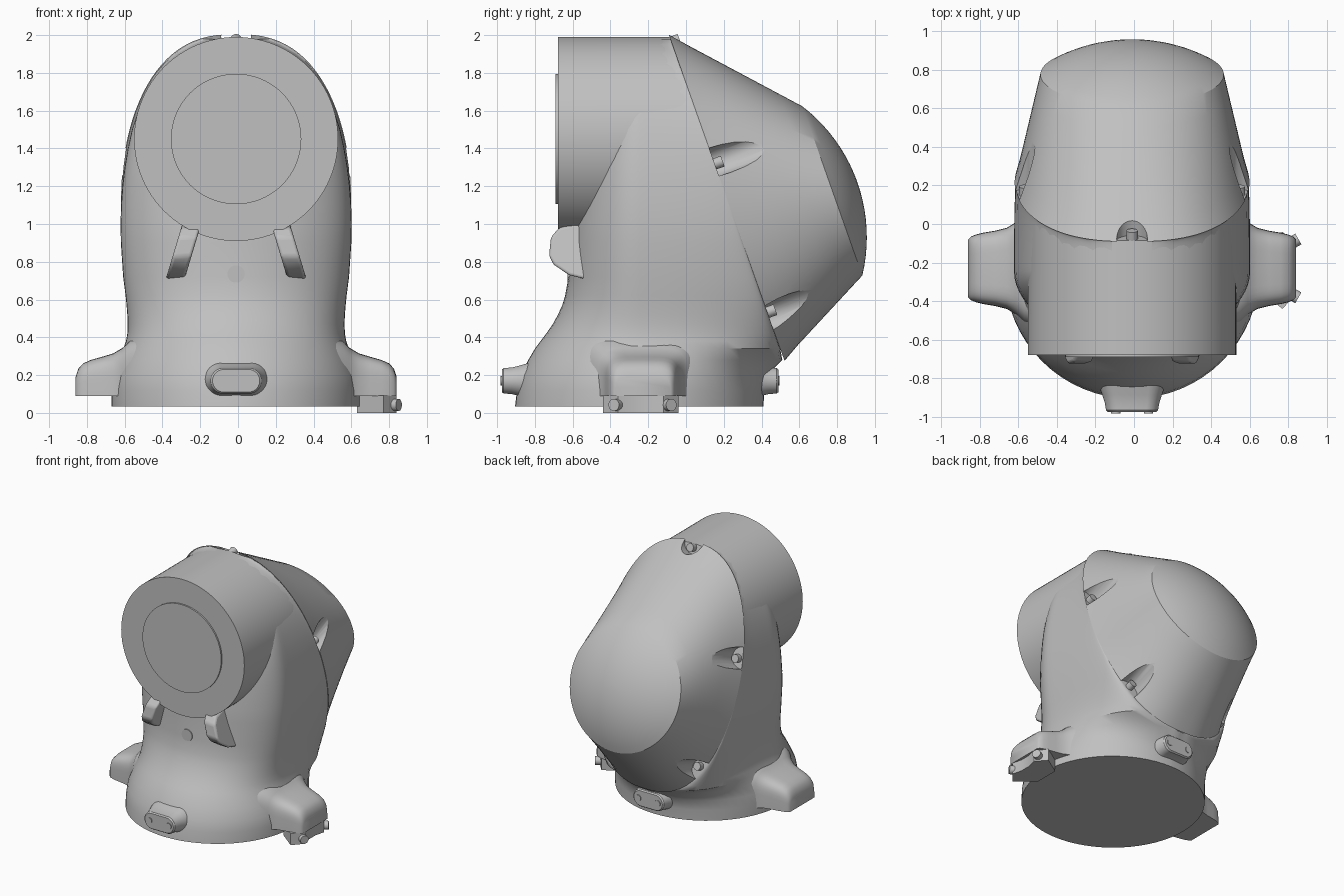
import bpy, bmesh
from math import sin, cos, pi, sqrt, asin
from mathutils import Vector, Matrix

cube = bpy.data.objects.get("Cube")
if cube:
    bpy.data.objects.remove(cube)

grey = bpy.data.materials.new("light grey")
grey.use_nodes = True
tone = (0.53, 0.53, 0.53, 1)
grey.diffuse_color = tone
grey.node_tree.nodes["Principled BSDF"].inputs["Base Color"].default_value = tone

SHIFT = -0.01
AXIS_Z = 1.45      # barrel axis height
BARREL_R = 0.54
N = Vector((0, 0.943, 0.334))     # direction the rear cover faces
UP = Vector((0, -0.334, 0.943))


def finish(name, bm, angle=0.6, bevel=0):
    bmesh.ops.recalc_face_normals(bm, faces=bm.faces)
    me = bpy.data.meshes.new(name)
    bm.to_mesh(me)
    bm.free()
    me.materials.append(grey)
    ob = bpy.data.objects.new(name, me)
    bpy.context.collection.objects.link(ob)
    ob.location.x = SHIFT
    if bevel:
        mod = ob.modifiers.new("bevel", 'BEVEL')
        mod.width, mod.segments = bevel, 3
    smooth(ob, angle)
    return ob


def smooth(ob, angle):
    bpy.ops.object.select_all(action='DESELECT')
    ob.select_set(True)
    bpy.context.view_layer.objects.active = ob
    bpy.ops.object.shade_smooth_by_angle(angle=angle)


def loft(name, rings, **kw):
    bm = bmesh.new()
    loops = [[bm.verts.new(p) for p in ring] for ring in rings]
    n = len(loops[0])
    for a, b in zip(loops, loops[1:]):
        for i in range(n):
            j = (i + 1) % n
            bm.faces.new((a[i], a[j], b[j], b[i]))
    bm.faces.new(loops[0])
    bm.faces.new(loops[-1])
    return finish(name, bm, **kw)


def cylinder(name, p, axis, r, length, segs=24):
    bm = bmesh.new()
    m = Matrix.Translation(p) @ Vector(axis).to_track_quat('Z', 'Y').to_matrix().to_4x4()
    bmesh.ops.create_cone(bm, cap_ends=True, segments=segs, radius1=r, radius2=r,
                          depth=length, matrix=m)
    return finish(name, bm)


def plane_y(z):
    """Depth of the slanted joint plane at height z."""
    return -0.09 + (2 - z) * 0.3547


def rim_half(z):
    c = (z - 1.14) / 0.86
    return 0.605 * max(0, 1 - c * c) ** 0.4


# Trunk: egg-shaped sections rising from the round foot to the joint plane
def trunk_ring(z, half, front, back=None):
    y0, w = -0.245, rim_half(z)
    back = plane_y(z) if back is None else back
    pts = [(half * cos(a), y0 + (front - y0) * sin(a), z)
           for a in (pi * i / 32 for i in range(33))]
    rear = [(w + (half - w) * cos(s), y0 + (back - y0) * sin(s), z)
            for s in (pi / 2 * i / 16 for i in range(1, 17))]
    pts += [(-x, y, zz) for x, y, zz in rear]
    rear[-1] = (max(rear[-1][0], 0.003), back, z)
    return pts + rear[::-1]


loft("trunk", [trunk_ring(*r) for r in (
    (0.035, 0.66, -0.905, 0.41), (0.12, 0.66, -0.895, 0.415), (0.2, 0.65, -0.875, 0.43),
    (0.28, 0.62, -0.835, 0.51), (0.34, 0.597, -0.8), (0.38, 0.583, -0.77),
    (0.42, 0.576, -0.74), (0.47, 0.574, -0.705), (0.52, 0.576, -0.678),
    (0.57, 0.58, -0.655), (0.62, 0.585, -0.64), (0.72, 0.598, -0.622),
    (0.9, 0.61, -0.62), (1.0, 0.612, -0.61), (1.1, 0.609, -0.6), (1.2, 0.602, -0.59),
    (1.3, 0.59, -0.58), (1.4, 0.573, -0.56), (1.5, 0.551, -0.53), (1.6, 0.518, -0.5),
    (1.7, 0.474, -0.45), (1.78, 0.42, -0.45), (1.85, 0.355, -0.45),
    (1.9, 0.29, -0.45), (1.95, 0.19, -0.45), (1.98, 0.08, -0.45))])

# Barrel: horizontal cylinder cut off at the joint plane, with a round front plate
ring = [(BARREL_R * cos(a), AXIS_Z + BARREL_R * sin(a))
        for a in (2 * pi * i / 96 for i in range(96))]
loft("barrel", [[(x, -0.678, z) for x, z in ring],
                [(x, plane_y(z), z) for x, z in ring]])
cylinder("barrel_front_plate", (0, -0.681, AXIS_Z), (0, 1, 0), 0.345, 0.018, 96)
cylinder("trunk_plug", (0, -0.617, 0.735), (0, 1, 0), 0.046, 0.02, 32)

# Rear cover: oval rim narrowing to a circle, closed with a shallow dome
SEG = 96
angles = [2 * pi * (i + 0.5) / SEG for i in range(SEG)]
rim = []
for a in angles:
    z = 1.14 + 0.86 * cos(a)
    rim.append(Vector((rim_half(z) * (1 if sin(a) > 0 else -1), plane_y(z), z)))
dome_c = Vector((0, 0.775, 1.175))
dome_r, rise = 0.475, 0.14
sphere_r = (dome_r ** 2 + rise ** 2) / (2 * rise)
a0 = asin(dome_r / sphere_r)


def dome_ring(f):
    r, h = sphere_r * sin(a0 * f), sphere_r * (cos(a0 * f) - cos(a0))
    return [dome_c + N * h + UP * (r * cos(a)) + Vector((r * sin(a), 0, 0)) for a in angles]


edge = dome_ring(1)
mid = Vector((0, plane_y(1.14), 1.14))
rings = [[mid + (p - mid) * 1.006 for p in rim]]
rings += [[p.lerp(q, k / 6) for p, q in zip(rim, edge)] for k in range(1, 7)]
rings += [dome_ring(1 - k / 10) for k in range(1, 10)] + [dome_ring(0.02)]
cover = loft("rear_cover", rings)

# Screw pockets cut into the cover rim, each with a bolt
for label, z, sides in (("top", 2.0, (0,)), ("side", 1.33, (1, -1)), ("lower", 0.5, (1, -1))):
    for s in sides:
        p = Vector((s * rim_half(z), plane_y(z), z))
        inward = (mid - p).normalized()
        cutter = cylinder("pocket_cutter", p + inward * 0.01 + N * 0.25, N, 0.08, 0.6, 20)
        mod = cover.modifiers.new("pocket", 'BOOLEAN')
        mod.operation, mod.object, mod.solver = 'DIFFERENCE', cutter, 'EXACT'
        bpy.context.view_layer.objects.active = cover
        bpy.ops.object.modifier_apply(modifier=mod.name)
        bpy.data.objects.remove(cutter)
        cylinder(label + "_cover_bolt", p + inward * 0.04 + N * 0.015, N, 0.03, 0.06)
smooth(cover, 0.45)


# Mounting ears: rounded blocks flaring into the foot on both sides
def ear_ring(s, x, half, top):
    pts = []
    for i in range(25):
        a = pi * i / 24
        c = cos(a)
        pts.append((s * x, -0.23 + half * abs(c) ** 0.4 * (1 if c > 0 else -1),
                    0.09 + (top - 0.09) * max(0, sin(a)) ** 0.4))
    return pts


for s, side in ((1, "left"), (-1, "right")):
    loft(side + "_ear", [ear_ring(s, *r) for r in (
        (0.45, 0.34, 0.42), (0.56, 0.28, 0.385), (0.6, 0.24, 0.345), (0.65, 0.21, 0.315),
        (0.71, 0.195, 0.297), (0.77, 0.185, 0.28), (0.81, 0.175, 0.262),
        (0.835, 0.165, 0.235), (0.85, 0.15, 0.19))], angle=0.9)

    # Gussets under the barrel front, leaning outwards as they go down
    profile = [(-0.5, 1.02), (-0.672, 0.98), (-0.715, 0.93), (-0.725, 0.83),
               (-0.7, 0.785), (-0.62, 0.73), (-0.5, 0.7)]
    loft(side + "_gusset",
         [[(s * (x + (0.95 - z) * 0.3), y, z) for y, z in profile] for x in (0.2, 0.3)],
         bevel=0.015)


# Two-hole bosses at the front and back of the foot
def pill(y, half, h):
    pts = []
    for i in range(32):
        a = 2 * pi * (i + 0.5) / 32
        pts.append(((half - h) * (1 if cos(a) > 0 else -1) + h * cos(a), y, 0.17 + h * sin(a)))
    return pts


for label, tip, d in (("front", -0.975, 1), ("back", 0.49, -1)):
    loft(label + "_boss", [pill(tip + d * k, w, h) for k, w, h in (
        (0, 0.125, 0.06), (0.01, 0.135, 0.068), (0.05, 0.142, 0.07),
        (0.09, 0.155, 0.08), (0.16, 0.18, 0.1))])
    for x in (-0.085, 0.085):
        cylinder(label + "_boss_screw", (x, tip, 0.17), (0, 1, 0), 0.024, 0.012)

# Clamp block under the left ear with two angled bolts
outline = [(0.64, -0.33), (0.64, -0.13), (0.78, -0.04), (0.85, -0.12),
           (0.83, -0.2), (0.83, -0.28), (0.85, -0.36), (0.78, -0.44)]
loft("clamp_block", [[(x, y, z) for x, y in outline] for z in (0, 0.092)], angle=0.3)
for y, d in ((-0.09, 0.5), (-0.37, -0.5)):
    cylinder("clamp_bolt", (0.84, y, 0.042), (0.87, d, 0), 0.032, 0.05)
